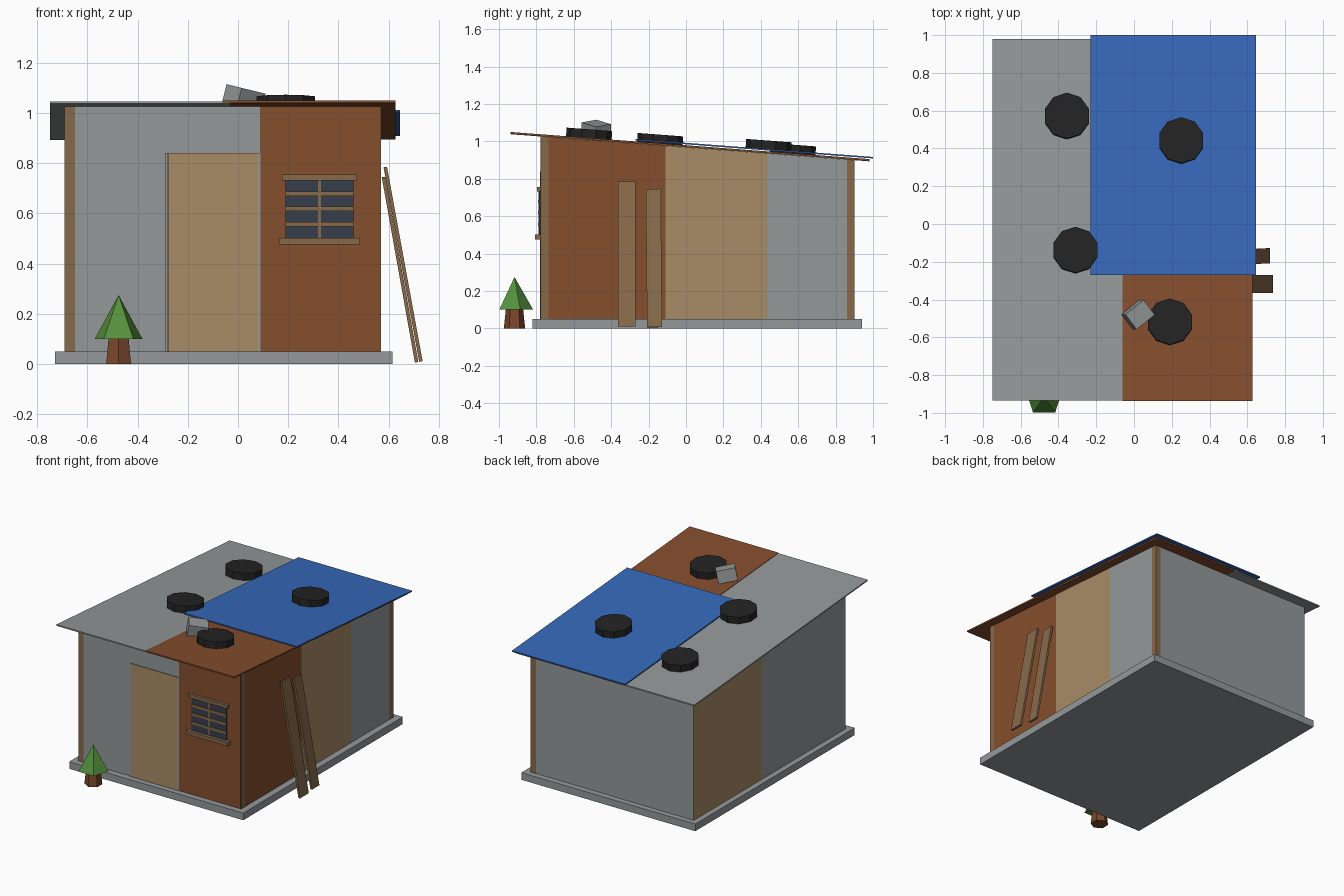
import bpy
import bmesh
from math import atan2, hypot, pi, radians
from mathutils import Euler, Matrix, Vector

cube = bpy.data.objects.get("Cube")
if cube:
    bpy.data.objects.remove(cube)


def material(name, rgb):
    """Flat material from 0-255 display values, stored as linear."""
    lin = [((c / 255 + 0.055) / 1.055) ** 2.4 for c in rgb]
    m = bpy.data.materials.new(name)
    m.use_nodes = True
    m.diffuse_color = (*lin, 1)
    m.node_tree.nodes["Principled BSDF"].inputs["Base Color"].default_value = (*lin, 1)
    return m


METAL = material("grey sheet metal", (148, 153, 154))
RUST = material("rusty sheet", (133, 78, 45))
PLY = material("tan plywood", (169, 140, 102))
WOOD = material("brown timber", (135, 106, 74))
TARP = material("blue tarp", (54, 105, 186))
RUBBER = material("black rubber", (35, 35, 35))
GLASS = material("dark glass", (55, 62, 76))
LEAF = material("green foliage", (84, 144, 60))
BARK = material("bark", (122, 70, 43))

FRONT, BACK, LEFT, RIGHT = -0.775, 0.9, 0.57, -0.69
FLOOR = 0.05
SLOPE = -0.0755


def roof_z(y):
    """Height of the roof's upper surface."""
    return 1.05 + SLOPE * (y + 0.94)


def finish(bm, name, mat):
    bmesh.ops.recalc_face_normals(bm, faces=bm.faces)
    me = bpy.data.meshes.new(name)
    bm.to_mesh(me)
    bm.free()
    me.materials.append(mat)
    ob = bpy.data.objects.new(name, me)
    bpy.context.collection.objects.link(ob)
    return ob


def block(name, mat, xs, ys, zs, shape=None):
    """Box between limits; shape moves each corner."""
    bm = bmesh.new()
    bmesh.ops.create_cube(bm, size=1)
    for v in bm.verts:
        v.co = [lim[c > 0] for lim, c in zip((xs, ys, zs), v.co)]
        if shape:
            shape(v)
    return finish(bm, name, mat)


def wall(name, mat, xs, ys):
    """Wall piece whose top follows the roof."""
    def trim(v):
        if v.co.z > 0.5:
            v.co.z = roof_z(v.co.y) - 0.011
    return block(name, mat, xs, ys, (FLOOR, 1), trim)


def sheet(name, mat, xs, ys, lift, thick):
    """Sloped sheet lying on the roof plane."""
    def tilt(v):
        v.co.z += roof_z(v.co.y)
    return block(name, mat, xs, ys, (lift - thick, lift), tilt)


def turned_block(name, mat, size, centre, rot):
    bm = bmesh.new()
    bmesh.ops.create_cube(bm, size=1)
    bm.transform(Matrix.LocRotScale(Vector(centre), rot, Vector(size)))
    return finish(bm, name, mat)


def cone(name, mat, sides, r1, r2, height, base, tilt=0):
    """Low-poly cone or cylinder with one corner towards the back."""
    bm = bmesh.new()
    bmesh.ops.create_cone(bm, cap_ends=True, segments=sides, radius1=r1,
                          radius2=r2, depth=height)
    # Find the present corner angle, then turn it to +y
    v = bm.verts[:][0].co
    bm.transform(Matrix.Rotation(pi / 2 - atan2(v.y, v.x), 4, "Z"))
    bm.transform(Matrix.Translation((0, 0, height / 2)))
    bm.transform(Matrix.Translation(base) @ Matrix.Rotation(tilt, 4, "X"))
    return finish(bm, name, mat)


# Foundation
block("foundation", METAL, (-0.73, 0.615), (-0.82, 0.94), (0, FLOOR))

# Corner posts
P = 0.04
wall("post_front_right", WOOD, (RIGHT, RIGHT + P), (FRONT - 0.003, FRONT + P))
wall("post_front_left", WOOD, (LEFT - P, LEFT), (FRONT + 0.002, FRONT + P))
wall("post_back_left", WOOD, (LEFT - P, LEFT), (BACK - P, BACK))
wall("post_back_right", WOOD, (RIGHT + 0.003, RIGHT + P), (BACK - P, BACK - 0.003))

# Front wall
T = 0.02
wall("front_metal_panel", METAL, (RIGHT + P, 0.09), (FRONT, FRONT + T))
wall("front_rust_panel", RUST, (0.088, LEFT - 0.004), (FRONT - 0.003, FRONT + T))

# Left wall in three sheets
for name, mat, y0, y1 in (("left_rust_panel", RUST, FRONT + P, -0.11),
                          ("left_plywood_panel", PLY, -0.11, 0.435),
                          ("left_metal_panel", METAL, 0.435, BACK - P)):
    wall(name, mat, (LEFT - T, LEFT - 0.001), (y0, y1))

# Right wall in two sheets
wall("right_metal_panel", METAL, (RIGHT - 0.001, RIGHT + T), (FRONT + 0.002, 0.155))
wall("right_plywood_panel", PLY, (RIGHT - 0.001, RIGHT + T), (0.155, BACK - 0.001))

# Back wall in two sheets
wall("back_panel_right", METAL, (RIGHT, -0.06), (BACK - T, BACK))
wall("back_panel_left", METAL, (-0.06, LEFT - P), (BACK - T, BACK - 0.002))

# Door with thin jambs
block("door", PLY, (-0.28, 0.08), (FRONT - 0.006, FRONT), (FLOOR, 0.84))
for side, x in (("right", -0.29), ("left", 0.08)):
    block("door_jamb_" + side, METAL, (x, x + 0.009), (FRONT - 0.006, FRONT), (FLOOR, 0.84))

# Window
block("window_glass", GLASS, (0.19, 0.46), (FRONT - 0.01, FRONT), (0.49, 0.74))
block("window_lintel", WOOD, (0.175, 0.475), (FRONT - 0.022, FRONT), (0.732, 0.756))
block("window_sill", WOOD, (0.163, 0.485), (FRONT - 0.032, FRONT), (0.476, 0.502))
for i, z in enumerate((0.557, 0.618, 0.678)):
    block(f"window_slat_{i + 1}", WOOD, (0.19, 0.46), (FRONT - 0.016, FRONT), (z - 0.009, z + 0.009))
block("window_mullion", WOOD, (0.319, 0.331), (FRONT - 0.014, FRONT), (0.5, 0.735))

# Roof sheets and tarp
sheet("roof_metal_sheet", METAL, (-0.75, -0.03), (-0.935, 0.98), -0.003, 0.009)
sheet("roof_rust_sheet", RUST, (-0.06, 0.627), (-0.937, 0.98), 0, 0.01)
sheet("roof_tarp", TARP, (-0.23, 0.645), (-0.27, 1.0), 0.013, 0.008)

# Tyres weighing down the roof
tilt = atan2(SLOPE, 1)
for i, (x, y, lift) in enumerate(((-0.355, 0.57, 0), (-0.31, -0.14, 0),
                                  (0.25, 0.44, 0.012), (0.19, -0.52, 0))):
    cone(f"roof_tyre_{i + 1}", RUBBER, 10, 0.122, 0.122, 0.049,
         (x, y, roof_z(y) + lift - 0.003), tilt)

# Loose block on the roof
turn = Euler((0, radians(14), 0)).to_quaternion() @ Euler((0, 0, radians(38))).to_quaternion()
turned_block("roof_block", METAL, (0.125, 0.1, 0.085), (0.022, -0.48, 1.055), turn)


# Leaning planks
def plank(name, foot, top, width):
    foot, top = Vector(foot), Vector(top)
    d = top - foot
    rot = Euler((atan2(-d.y, hypot(d.x, d.z)), atan2(d.x, d.z), 0)).to_quaternion()
    turned_block(name, WOOD, (0.014, width, d.length), (foot + top) / 2, rot)


plank("plank_front", (0.729, -0.317, 0.01), (0.587, -0.317, 0.785), 0.095)
plank("plank_back", (0.712, -0.168, 0.007), (0.58, -0.175, 0.745), 0.08)

# Small tree
cone("tree_trunk", BARK, 6, 0.057, 0.046, 0.105, (-0.476, -0.917, 0))
cone("tree_crown", LEAF, 5, 0.1, 0, 0.175, (-0.476, -0.917, 0.1))
